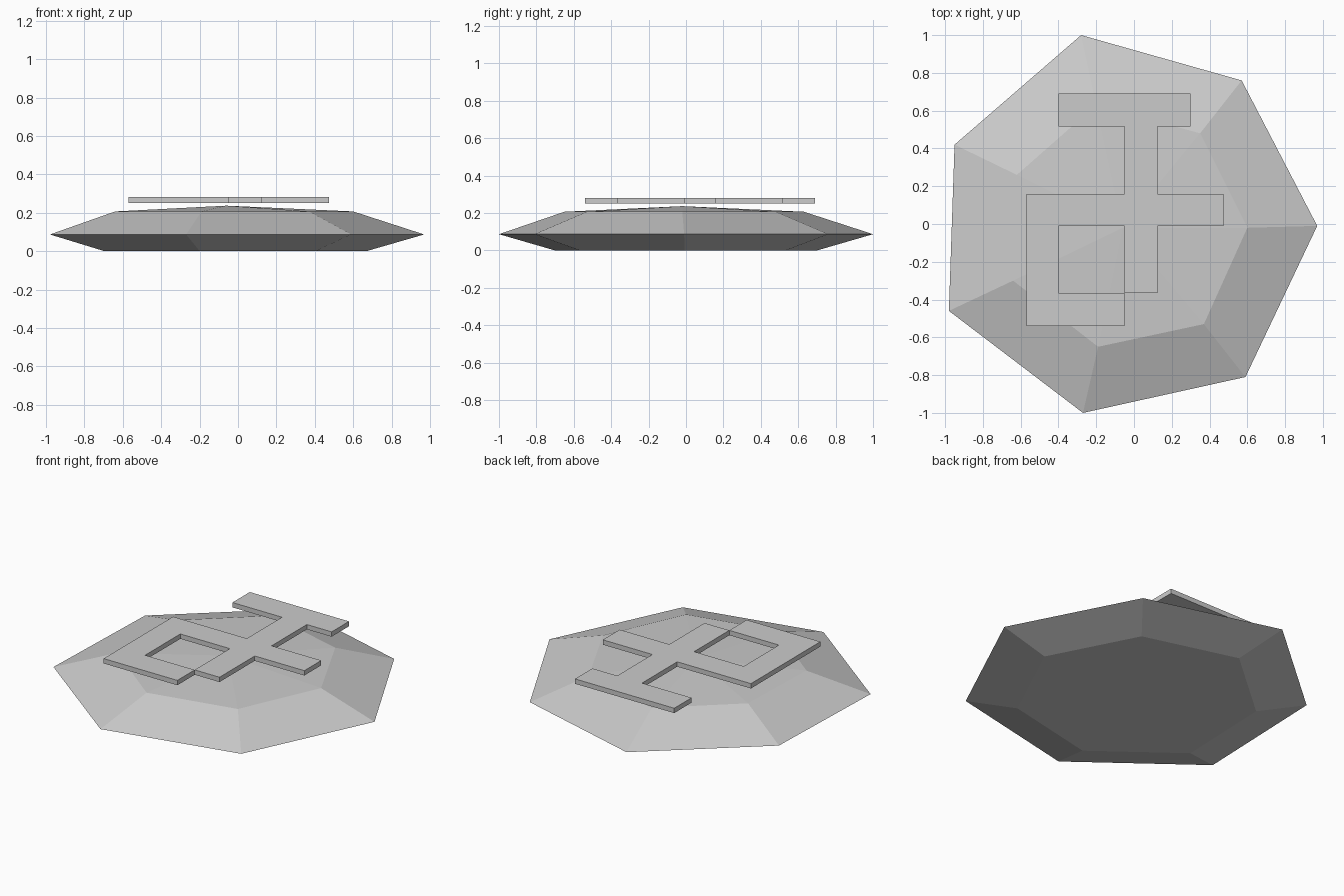
import bpy, bmesh

if "Cube" in bpy.data.objects:
    bpy.data.objects.remove(bpy.data.objects["Cube"])

grey = bpy.data.materials.new("pale stone grey")
grey.diffuse_color = (0.6, 0.6, 0.6, 1)
grey.use_nodes = True
grey.node_tree.nodes["Principled BSDF"].inputs["Base Color"].default_value = grey.diffuse_color


def finish(bm, name):
    bmesh.ops.recalc_face_normals(bm, faces=bm.faces)
    mesh = bpy.data.meshes.new(name)
    bm.to_mesh(mesh)
    bm.free()
    mesh.materials.append(grey)
    obj = bpy.data.objects.new(name, mesh)
    bpy.context.collection.objects.link(obj)
    return obj


# Seven-sided cut stone: flat base, wide girdle, upper ring and shallow crown
girdle = [(0.97, -0.01), (0.57, 0.76), (-0.28, 1.0), (-0.95, 0.42),
          (-0.98, -0.46), (-0.27, -1.0), (0.59, -0.81)]
upper = [(0.60, -0.02), (0.35, 0.48), (-0.20, 0.63), (-0.62, 0.26),
         (-0.64, -0.30), (-0.19, -0.65), (0.37, -0.53)]
base = [(x * 0.7 - 0.01, y * 0.7) for x, y in girdle]

bm = bmesh.new()
rings = [[bm.verts.new((x, y, z)) for x, y in ring]
         for ring, z in ((base, 0.0), (girdle, 0.087), (upper, 0.207))]
apex = bm.verts.new((-0.06, -0.02, 0.237))
bm.faces.new(rings[0])
n = len(girdle)
for i in range(n):
    j = (i + 1) % n
    for low, high in zip(rings, rings[1:]):
        bm.faces.new((low[i], low[j], high[j], high[i]))
    bm.faces.new((rings[2][i], rings[2][j], apex))
finish(bm, "cut_stone")

# Raised emblem: filled cells of an uneven grid, extruded into a thin plate
xs = [-0.57, -0.40, -0.05, 0.125, 0.30, 0.475]
ys = [0.69, 0.515, 0.16, -0.01, -0.365, -0.54]
pattern = [".###.",
           "..#..",
           "#####",
           "#.#..",
           "##..."]
bm = bmesh.new()
grid = {}


def corner(c, r):
    if (c, r) not in grid:
        grid[c, r] = bm.verts.new((xs[c], ys[r], 0.25))
    return grid[c, r]


for r, row in enumerate(pattern):
    for c, cell in enumerate(row):
        if cell == "#":
            bm.faces.new((corner(c, r), corner(c, r + 1),
                          corner(c + 1, r + 1), corner(c + 1, r)))
bottom = list(bm.faces)
ext = bmesh.ops.extrude_face_region(bm, geom=bottom, use_keep_orig=True)
top_verts = [g for g in ext["geom"] if isinstance(g, bmesh.types.BMVert)]
bmesh.ops.translate(bm, verts=top_verts, vec=(0, 0, 0.031))
finish(bm, "raised_emblem")
